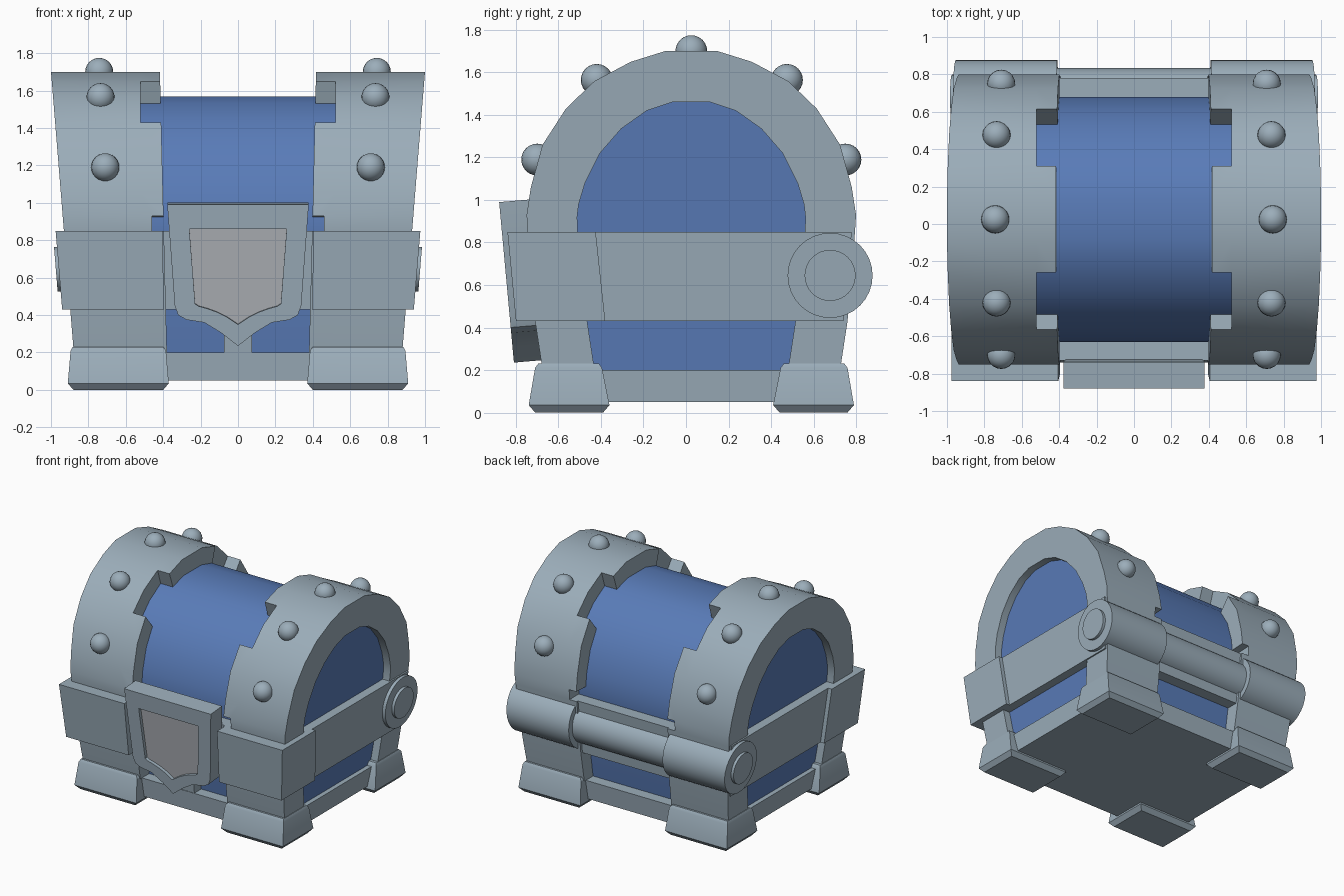
import bpy, bmesh, math
from mathutils import Matrix

if "Cube" in bpy.data.objects:
    bpy.data.objects.remove(bpy.data.objects["Cube"])

CY = 0.025  # y centre of the arch profiles


def material(name, rgb):
    m = bpy.data.materials.new(name)
    m.diffuse_color = (*rgb, 1)
    m.use_nodes = True
    m.node_tree.nodes["Principled BSDF"].inputs["Base Color"].default_value = m.diffuse_color
    return m


STEEL = material("steel", (0.33, 0.42, 0.49))
BLUE = material("blue", (0.10, 0.20, 0.48))
PALE = material("pale_grey", (0.42, 0.44, 0.47))


def finish(name, bm, mat, mirror=False):
    bmesh.ops.recalc_face_normals(bm, faces=bm.faces[:])
    mesh = bpy.data.meshes.new(name)
    bm.to_mesh(mesh)
    bm.free()
    mesh.materials.append(mat)
    ob = bpy.data.objects.new(name, mesh)
    bpy.context.collection.objects.link(ob)
    if mirror:
        mod = ob.modifiers.new("Mirror", 'MIRROR')
        mod.use_mirror_merge = False
    return ob


def loft(name, loops, mat=STEEL, mirror=False):
    """Skin a list of equal-length point loops and cap both ends."""
    bm = bmesh.new()
    rows = [[bm.verts.new(p) for p in loop] for loop in loops]
    n = len(rows[0])
    for a, b in zip(rows, rows[1:]):
        for i in range(n):
            j = (i + 1) % n
            bm.faces.new((a[i], a[j], b[j], b[i]))
    bm.faces.new(rows[0])
    bm.faces.new(rows[-1])
    return finish(name, bm, mat, mirror)


def block(name, levels, mirror=False):
    """Stacked rectangles, each (z, x0, x1, y0, y1)."""
    return loft(name, [[(x0, y0, z), (x1, y0, z), (x1, y1, z), (x0, y1, z)]
                       for z, x0, x1, y0, y1 in levels], STEEL, mirror)


def full(half):
    """Half arch (from crown down to foot) to a full front-to-back profile."""
    return [(CY - y, z) for y, z in reversed(half)] + [(CY + y, z) for y, z in half]


def x_out(z):
    return 0.862 + 0.081 * z


outer = full([(.125, 1.70), (.285, 1.65), (.455, 1.56), (.59, 1.43), (.70, 1.26),
              (.755, 1.06), (.775, .93), (.77, .85), (.735, .43), (.70, .20)])
inner = full([(.09, 1.46), (.21, 1.42), (.33, 1.335), (.43, 1.22), (.50, 1.08),
              (.53, .98), (.537, .92), (.535, .85), (.49, .43), (.455, .20)])
barrel = full([(.11, 1.57), (.24, 1.535), (.385, 1.45), (.50, 1.335), (.59, 1.19),
               (.64, 1.03), (.655, .93), (.655, .85), (.62, .43), (.59, .19)])

# Blue barrel body
loft("body", [[(s * (x_out(z) - .06), y, z) for y, z in barrel] for s in (-1, 1)], BLUE)

# Arched side bands with notches along the inner edge
bm = bmesh.new()
grid = {}
for i in range(len(outer)):
    for r, prof in enumerate((outer, inner)):
        y, z = prof[i]
        zo = outer[i][1]
        for c, x in enumerate((.375 + .025 * z, .52 if zo > 1 else .46, x_out(z))):
            grid[i, r, c] = bm.verts.new((x, y, z))
segs = len(outer) - 1
notches = {2, 6, 7, 11, 12, 16}
cells = {(k, c) for k in range(segs) for c in (0, 1) if c or k not in notches}


def quad(*keys):
    bm.faces.new([grid[k] for k in keys])


for k, c in cells:
    for r in (0, 1):
        quad((k, r, c), (k + 1, r, c), (k + 1, r, c + 1), (k, r, c + 1))
    for dc in (0, 1):
        if (k, c - 1 + 2 * dc) not in cells:
            e = c + dc
            quad((k, 0, e), (k + 1, 0, e), (k + 1, 1, e), (k, 1, e))
    for dk in (0, 1):
        if (k - 1 + 2 * dk, c) not in cells:
            e = k + dk
            quad((e, 0, c), (e, 0, c + 1), (e, 1, c + 1), (e, 1, c))
for v in [v for v in bm.verts if not v.link_faces]:
    bm.verts.remove(v)
finish("arch_band", bm, STEEL, True)

# Round rivets over the bands
bm = bmesh.new()
for x, y, z in [(.71, -.70, 1.19), (.735, -.42, 1.565), (.742, .025, 1.70),
                (.735, .475, 1.565), (.71, .75, 1.19)]:
    bmesh.ops.create_uvsphere(bm, u_segments=20, v_segments=12, radius=.075,
                              matrix=Matrix.Translation((x, y, z)))
finish("rivets", bm, STEEL, True)

# Base slab and corner feet
block("base", [(.05, -.84, .84, -.64, .69), (.20, -.855, .855, -.655, .705)])
foot = [(0, .40, .88, -.71, -.39), (.035, .37, .91, -.74, -.36),
        (.21, .385, .895, -.71, -.395), (.23, .40, .885, -.695, -.41)]
block("front_foot", foot, True)
block("back_foot", [(z, a, b, 2 * CY - d, 2 * CY - c) for z, a, b, c, d in foot], True)

# Belt round the middle, with thick front corner blocks
block("belt", [(.43, -.908, .908, -.69, .74), (.85, -.943, .943, -.73, .78)])
block("belt_corner", [(.43, .395, .94, -.80, -.38), (.85, .405, .975, -.84, -.425)], True)


# Hinge barrel at the back
def rod(name, rings, mirror=False):
    n = 32
    loops = []
    for x, r, lean in rings:
        loop = []
        for i in range(n):
            t = 2 * math.pi * i / n
            loop.append((x + lean * r * math.sin(t), .678 + r * math.cos(t), .645 + r * math.sin(t)))
        loops.append(loop)
    return loft(name, loops, STEEL, mirror)


rod("hinge_middle", [(-.45, .155, 0), (.45, .155, 0)])
rod("hinge_end", [(.41, .20, .02), (.952, .20, .081), (.952, .12, .081), (.974, .12, .081)], True)


# Shield-shaped lock plate, leaning with the front
def plate(half, depth):
    pts = half + [(-x, z) for x, z in reversed(half[:-1])]
    return [(x, -.88 + (1 - z) * .092 + depth, z + depth * .085) for x, z in pts]


rim = [(.378, .99), (.338, .45), (.32, .40), (.275, .375), (.18, .36), (.09, .305), (0, .235)]
face = [(.26, .86), (.229, .46), (.21, .447), (.165, .435), (.11, .415), (.06, .39), (0, .35)]
loft("shield", [plate(rim, .14), plate(rim, 0), plate(face, 0), plate(face, .03)])
loft("shield_panel", [plate(face, .05), plate(face, .025)], PALE)
block("shield_post", [(.19, -.075, .075, -.65, -.5), (.45, -.075, .075, -.68, -.5)])

# Smooth curved surfaces, keep edges crisp
bpy.ops.object.select_all(action='SELECT')
bpy.context.view_layer.objects.active = bpy.data.objects["body"]
bpy.ops.object.shade_smooth_by_angle(angle=math.radians(28))
